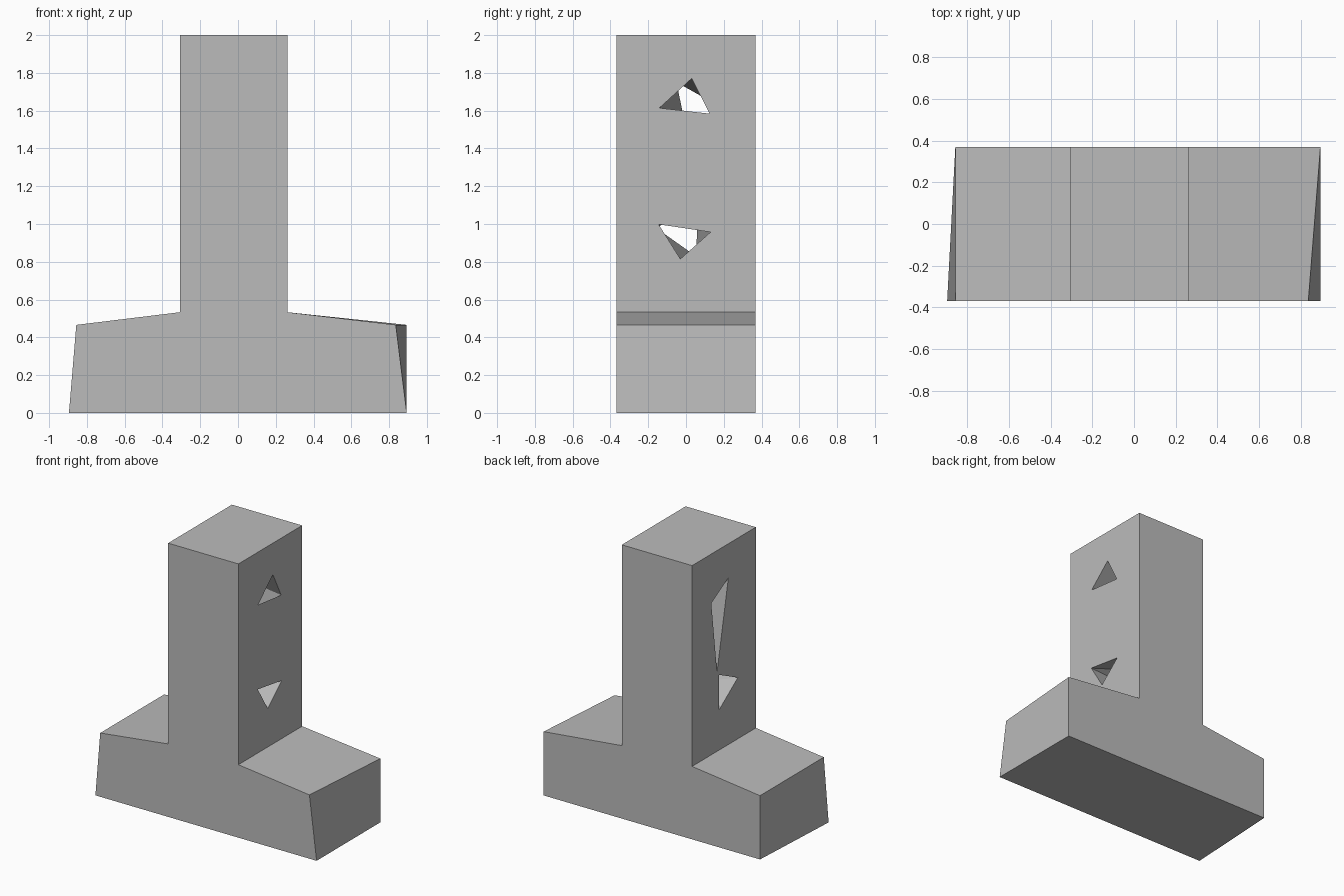
import bpy
import bmesh

cube = bpy.data.objects.get("Cube")
if cube:
    bpy.data.objects.remove(cube, do_unlink=True)

grey = bpy.data.materials.new("plain grey")
grey.use_nodes = True
colour = (0.5, 0.5, 0.5, 1)
grey.diffuse_color = colour
grey.node_tree.nodes["Principled BSDF"].inputs["Base Color"].default_value = colour

FRONT, BACK = -0.368, 0.368
LEFT, RIGHT = -0.307, 0.261   # side planes of the column


def finish(bm, name):
    bmesh.ops.recalc_face_normals(bm, faces=bm.faces)
    mesh = bpy.data.meshes.new(name)
    bm.to_mesh(mesh)
    bm.free()
    mesh.materials.append(grey)
    obj = bpy.data.objects.new(name, mesh)
    bpy.context.collection.objects.link(obj)
    return obj


def profile(foot_min, foot_max, shoulder_max):
    """Upside-down T outline as x, z pairs."""
    return [(foot_min, 0), (foot_max, 0), (shoulder_max, 0.466), (RIGHT, 0.533),
            (RIGHT, 2), (LEFT, 2), (LEFT, 0.533), (-0.856, 0.466)]


# Column on a slightly skewed foot: front and back outlines bridged together
bm = bmesh.new()
front = [bm.verts.new((x, FRONT, z)) for x, z in profile(-0.895, 0.893, 0.835)]
back = [bm.verts.new((x, BACK, z)) for x, z in profile(-0.856, 0.893, 0.893)]
bm.faces.new(front)
bm.faces.new(back)
for i in range(len(front)):
    j = (i + 1) % len(front)
    bm.faces.new((front[i], front[j], back[j], back[i]))
body = finish(bm, "column_with_foot")

# Twisted triangular tunnels: hulls between an opening on each side (y, z)
tunnels = {
    "upper_hole": ([(-0.14, 1.615), (0.03, 1.77), (0.125, 1.585)],
                   [(-0.05, 1.75), (0.147, 1.64), (0.08, 1.11)]),
    "lower_hole": ([(-0.145, 0.998), (0.13, 0.957), (-0.03, 0.815)],
                   [(0.06, 1.085), (-0.16, 0.98), (0.055, 0.828)]),
}
for name, (right_tri, left_tri) in tunnels.items():
    bm = bmesh.new()
    for x, tri in ((RIGHT + 0.001, right_tri), (LEFT - 0.001, left_tri)):
        for y, z in tri:
            bm.verts.new((x, y, z))
    bmesh.ops.convex_hull(bm, input=bm.verts)
    cutter = finish(bm, name)
    cutter.hide_render = True
    cut = body.modifiers.new(name, 'BOOLEAN')
    cut.operation = 'DIFFERENCE'
    cut.solver = 'EXACT'
    cut.object = cutter
    bpy.context.view_layer.objects.active = body
    bpy.ops.object.modifier_apply(modifier=cut.name)
    bpy.data.objects.remove(cutter, do_unlink=True)
